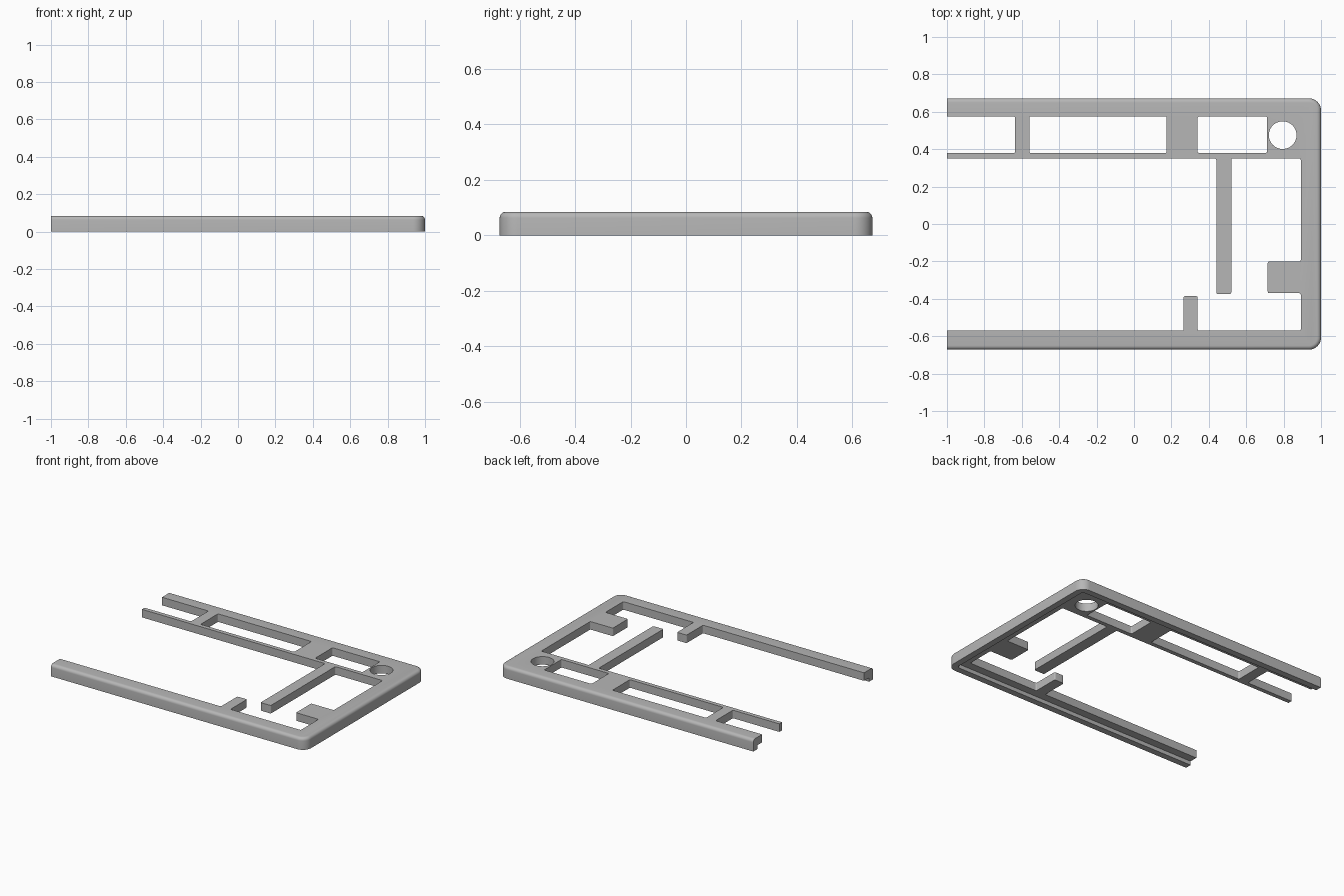
import bpy, bmesh, math
from mathutils import Vector

cube = bpy.data.objects.get("Cube")
if cube:
    bpy.data.objects.remove(cube, do_unlink=True)

HALF = 0.672      # half depth of the frame
HEIGHT = 0.085
CORNER = 0.065    # outer corner radius
EDGE = 0.022      # rounding of the top outer edge
RIM, SHELF = 0.045, 0.028   # lower rim width and height of the recessed underside

grey = bpy.data.materials.new("plain grey")
grey.use_nodes = True
COLOUR = (0.47, 0.47, 0.47, 1)
grey.diffuse_color = COLOUR
grey.node_tree.nodes["Principled BSDF"].inputs["Base Color"].default_value = COLOUR


def make_object(name, bm):
    bmesh.ops.recalc_face_normals(bm, faces=bm.faces)
    mesh = bpy.data.meshes.new(name)
    bm.to_mesh(mesh)
    bm.free()
    mesh.materials.append(grey)
    obj = bpy.data.objects.new(name, mesh)
    bpy.context.collection.objects.link(obj)
    return obj


def outline(inset, z):
    """Open U outline with two rounded corners on the +x side."""
    r, n = CORNER - inset, 10
    cx, cy = 1 - CORNER, HALF - CORNER
    pts = [Vector((-1, inset - HALF, z))]
    for side, start in ((-1, -90), (1, 0)):
        for i in range(n + 1):
            a = math.radians(start + 90 * i / n)
            pts.append(Vector((cx + r * math.cos(a), side * cy + r * math.sin(a), z)))
    pts.append(Vector((-1, HALF - inset, z)))
    return pts


def rounded(points, r=0.01):
    """Round every corner of a closed polygon."""
    result = []
    for i, p in enumerate(points):
        p = Vector(p)
        a = (Vector(points[i - 1]) - p).normalized() * r
        b = (Vector(points[(i + 1) % len(points)]) - p).normalized() * r
        for t in (0, 0.25, 0.5, 0.75, 1):
            result.append(p + a * (1 - t) ** 2 + b * t ** 2)
    return result


def rectangle(x0, x1, y0, y1):
    return rounded([(x0, y0), (x1, y0), (x1, y1), (x0, y1)])


def cut(target, name, points):
    """Cut a straight opening through the target."""
    bm = bmesh.new()
    face = bm.faces.new([bm.verts.new((p[0], p[1], -0.1)) for p in points])
    grown = bmesh.ops.extrude_face_region(bm, geom=[face])["geom"]
    verts = [v for v in grown if isinstance(v, bmesh.types.BMVert)]
    bmesh.ops.translate(bm, verts=verts, vec=(0, 0, 0.3))
    cutter = make_object(name, bm)
    cutter.hide_render = True
    mod = target.modifiers.new(name, 'BOOLEAN')
    mod.operation, mod.solver, mod.object = 'DIFFERENCE', 'EXACT', cutter
    bpy.context.view_layer.objects.active = target
    bpy.ops.object.modifier_apply(modifier=name)
    bpy.data.objects.remove(cutter, do_unlink=True)


# Solid plate: recessed underside, lower rim, side wall, rounded top edge
levels = [(RIM, SHELF), (RIM, 0), (0, 0)]
for i in range(7):
    a = math.radians(90 * i / 6)
    levels.append((EDGE * (1 - math.cos(a)), HEIGHT - EDGE * (1 - math.sin(a))))
bm = bmesh.new()
loops = [[bm.verts.new(p) for p in outline(*lv)] for lv in levels]
for low, high in zip(loops, loops[1:]):
    for i in range(len(low) - 1):
        bm.faces.new((low[i], low[i + 1], high[i + 1], high[i]))
bm.faces.new(loops[0])
bm.faces.new(loops[-1])
bm.faces.new([lp[0] for lp in loops] + [lp[-1] for lp in reversed(loops)])
frame = make_object("frame", bm)

# Windows between the back rail and the thin rail
for k, (x0, x1) in enumerate(((-1.2, -0.635), (-0.56, 0.175), (0.34, 0.712))):
    cut(frame, f"back_window_{k}", rectangle(x0, x1, 0.38, 0.575))

# Round hole in the back corner
cut(frame, "round_hole", [(0.795 + 0.074 * math.cos(t * math.pi / 24),
                           0.475 + 0.074 * math.sin(t * math.pi / 24)) for t in range(48)])

# Main opening, leaving the stub, the side block and the hanging bar
cut(frame, "main_opening", rounded([
    (-1.2, -0.57), (0.265, -0.57), (0.265, -0.385), (0.34, -0.385), (0.34, -0.57),
    (0.892, -0.57), (0.892, -0.37), (0.715, -0.37), (0.715, -0.2), (0.892, -0.2),
    (0.892, 0.35), (0.52, 0.35), (0.52, -0.375), (0.44, -0.375), (0.44, 0.35),
    (-1.2, 0.35)]))

bpy.ops.object.select_all(action='DESELECT')
frame.select_set(True)
bpy.context.view_layer.objects.active = frame
bpy.ops.object.shade_smooth_by_angle(angle=math.radians(35))
